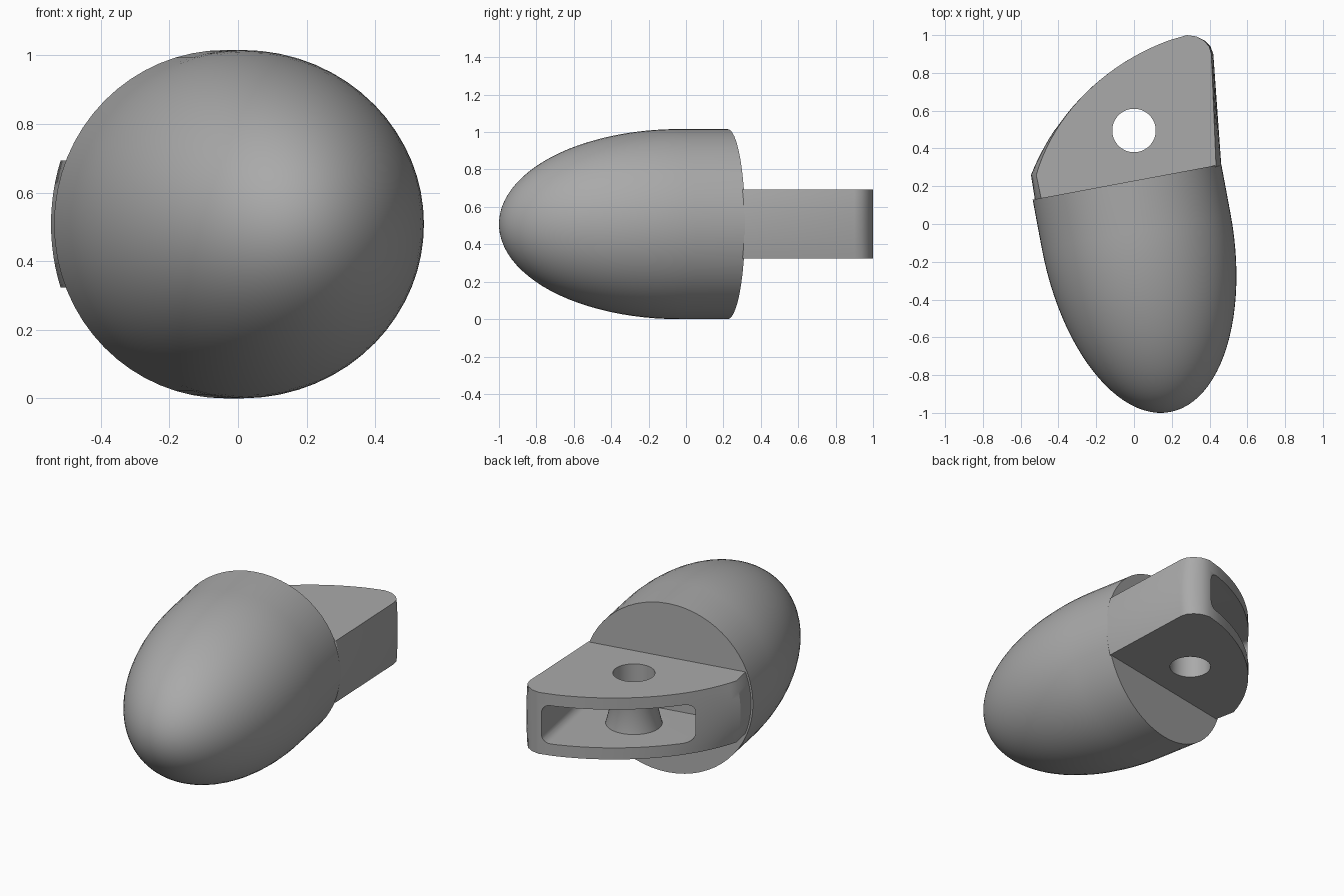
import bpy, bmesh, math
from mathutils import Matrix, Vector

old = bpy.data.objects.get("Cube")
if old:
    bpy.data.objects.remove(old, do_unlink=True)

R = 0.508                    # body radius, also the height of its axis
NOSE, SHANK = 0.972, 0.267   # nose length, straight length behind it
HALF = 0.185                 # half thickness of the tab
SLOT = 0.115                 # half height of the slot
HOLE = 0.115
FRAME = Matrix.Translation((0.012, -0.04, R)) @ Matrix.Rotation(math.radians(10.6), 4, 'Z')

grey = bpy.data.materials.new("plain grey")
grey.use_nodes = True
grey.diffuse_color = (0.4, 0.4, 0.4, 1)
grey.node_tree.nodes["Principled BSDF"].inputs["Base Color"].default_value = (0.4, 0.4, 0.4, 1)


def add_object(name, bm):
    bmesh.ops.remove_doubles(bm, verts=bm.verts, dist=1e-5)
    bmesh.ops.recalc_face_normals(bm, faces=bm.faces)
    mesh = bpy.data.meshes.new(name)
    bm.to_mesh(mesh)
    bm.free()
    ob = bpy.data.objects.new(name, mesh)
    bpy.context.collection.objects.link(ob)
    mesh.materials.append(grey)
    return ob


def activate(ob):
    bpy.ops.object.select_all(action='DESELECT')
    ob.select_set(True)
    bpy.context.view_layer.objects.active = ob


def smooth(ob):
    activate(ob)
    bpy.ops.object.shade_smooth_by_angle(angle=math.radians(30))


def lathe(name, points, axis, matrix, closed=False, steps=64):
    """Spin a profile around an axis, then place it."""
    bm = bmesh.new()
    verts = [bm.verts.new(p) for p in points]
    edges = [bm.edges.new(pair) for pair in zip(verts, verts[1:])]
    if closed:
        edges.append(bm.edges.new((verts[-1], verts[0])))
    bmesh.ops.spin(bm, geom=verts + edges, cent=(0, 0, 0), axis=axis,
                   angle=math.tau, steps=steps, use_duplicate=False)
    bm.transform(matrix)
    return add_object(name, bm)


def cut(target, cutter):
    cutter.hide_render = True
    mod = target.modifiers.new("cut", 'BOOLEAN')
    mod.operation = 'DIFFERENCE'
    mod.solver = 'EXACT'
    mod.object = cutter
    activate(target)
    bpy.ops.object.modifier_apply(modifier=mod.name)
    bpy.data.objects.remove(cutter, do_unlink=True)


# Bullet body: half ellipse, short straight shank, flat rear
profile = [(R * math.sin(t), -NOSE * math.cos(t), 0)
           for t in (math.pi / 2 * i / 24 for i in range(25))]
profile += [(R, SHANK, 0), (0, SHANK, 0)]
body = lathe("body", profile, (0, 1, 0), FRAME)
smooth(body)

# Tab outline: x, y and how strongly the edge follows the round body
outline = [(0.40, 0.2, 1), (0.462, 0.31, 0.8), (0.42, 0.9, 0.3)]
outline += [(0.405, 0.94, 0.2), (0.375, 0.97, 0.1), (0.33, 0.993, 0), (0.28, 1.0, 0)]
centre, radius = Vector((0.613, -0.197)), 1.245
start, end = math.radians(110), math.radians(158.5)
for i in range(21):
    a = start + (end - start) * i / 20
    outline.append((centre.x + radius * math.cos(a), centre.y + radius * math.sin(a),
                    0.8 * (i / 20) ** 4))
outline += [(-0.525, 0.13, 1), (-0.45, 0.06, 1)]

# Tab: the outline stacked through its thickness with bulging sides
bm = bmesh.new()
rings = []
for k in range(13):
    dz = HALF * (k / 6 - 1)
    inset = R - math.sqrt(R * R - dz * dz)
    rings.append([bm.verts.new((x - math.copysign(inset * w, x), y, R + dz))
                  for x, y, w in outline])
for low, high in zip(rings, rings[1:]):
    for i in range(len(low)):
        j = (i + 1) % len(low)
        bm.faces.new((low[i], low[j], high[j], high[i]))
bm.faces.new(rings[0])
bm.faces.new(rings[-1])
tab = add_object("tab", bm)

# Slot with rounded corners, open along the curved rear edge
bm = bmesh.new()
bmesh.ops.create_cube(bm, size=1)
bmesh.ops.scale(bm, vec=(0.76, 1.2, 2 * SLOT), verts=bm.verts)
bmesh.ops.translate(bm, vec=(0.06, SHANK + 0.63, 0), verts=bm.verts)
long_edges = [e for e in bm.edges if abs(e.verts[0].co.y - e.verts[1].co.y) > 0.5]
bmesh.ops.bevel(bm, geom=long_edges, offset=0.05, segments=6, profile=0.5, affect='EDGES')
bm.transform(FRAME)
cut(tab, add_object("slot_cutter", bm))

# Hole through the tab
pivot = Matrix.Translation((0, 0.495, R))
hole = lathe("hole_cutter", [(0, 0, -0.3), (HOLE, 0, -0.3), (HOLE, 0, 0.3), (0, 0, 0.3)],
             (0, 0, 1), pivot, steps=48)
cut(tab, hole)
smooth(tab)

# Waisted sleeve around the hole inside the slot
sleeve = [(HOLE, 0, -SLOT - 0.02), (0.157, 0, -SLOT - 0.02), (0.155, 0, -SLOT),
          (0.127, 0, 0), (0.155, 0, SLOT), (0.157, 0, SLOT + 0.02), (HOLE, 0, SLOT + 0.02)]
smooth(lathe("hole_sleeve", sleeve, (0, 0, 1), pivot, closed=True, steps=48))
